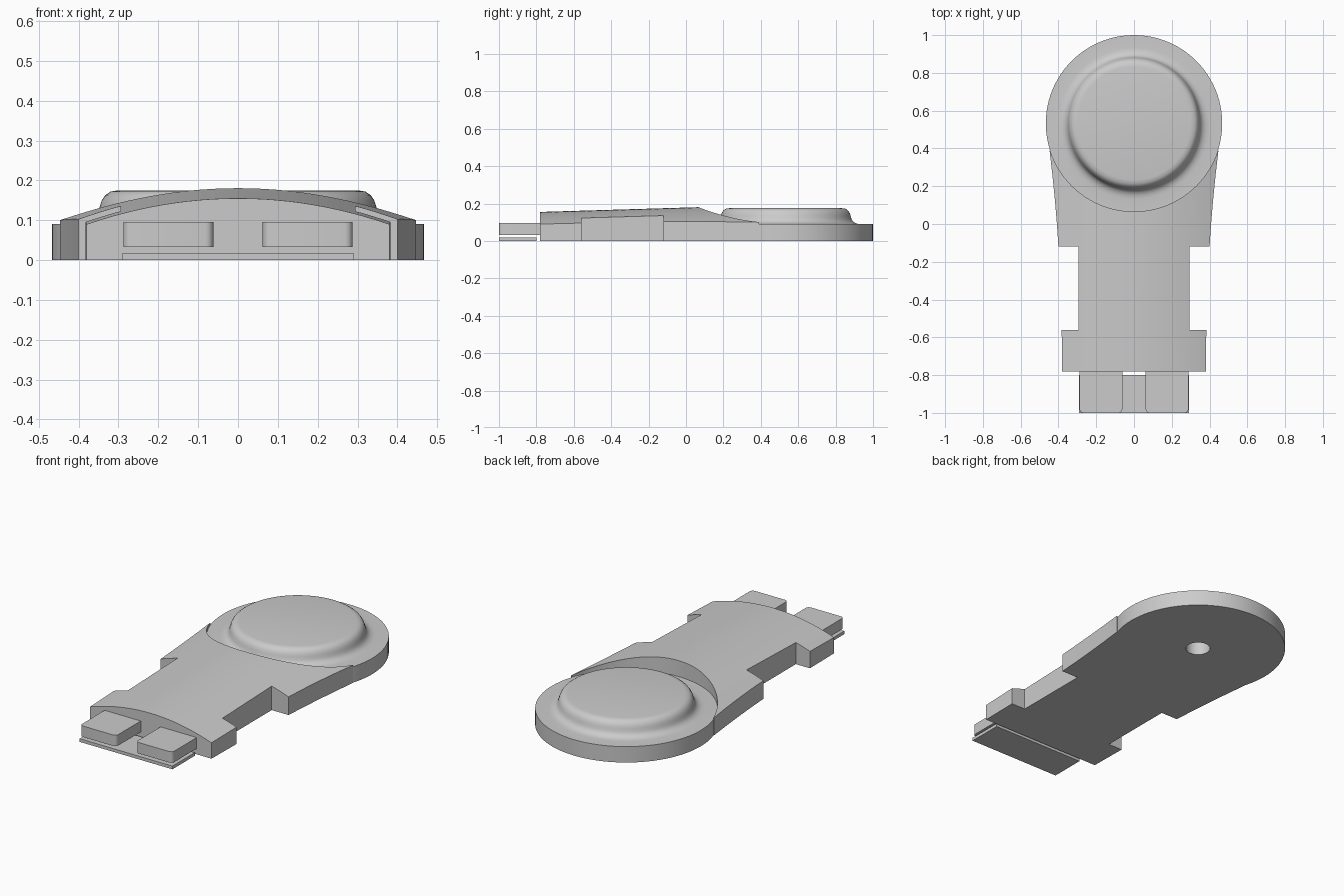
import bpy, bmesh, math

if "Cube" in bpy.data.objects:
    bpy.data.objects.remove(bpy.data.objects["Cube"], do_unlink=True)

GREY = bpy.data.materials.new("plain grey")
GREY.use_nodes = True
GREY.diffuse_color = (0.6, 0.6, 0.6, 1)
GREY.node_tree.nodes["Principled BSDF"].inputs["Base Color"].default_value = (0.6, 0.6, 0.6, 1)

DISC_Y, DISC_R, SEGMENTS = 0.533, 0.467, 96


def make_object(name, bm):
    bmesh.ops.recalc_face_normals(bm, faces=bm.faces)
    mesh = bpy.data.meshes.new(name)
    bm.to_mesh(mesh)
    bm.free()
    mesh.materials.append(GREY)
    obj = bpy.data.objects.new(name, mesh)
    bpy.context.collection.objects.link(obj)
    return obj


def select(obj):
    bpy.ops.object.select_all(action='DESELECT')
    obj.select_set(True)
    bpy.context.view_layer.objects.active = obj


def smooth(obj, degrees=35):
    select(obj)
    bpy.ops.object.shade_smooth_by_angle(angle=math.radians(degrees))


def prism(name, outline, z0, z1):
    bm = bmesh.new()
    face = bm.faces.new([bm.verts.new((x, y, z0)) for x, y in outline])
    top = bmesh.ops.extrude_face_region(bm, geom=[face])["geom"]
    bmesh.ops.translate(bm, verts=[v for v in top if isinstance(v, bmesh.types.BMVert)],
                        vec=(0, 0, z1 - z0))
    return make_object(name, bm)


def box_outline(x0, x1, y0, y1):
    return [(x0, y0), (x1, y0), (x1, y1), (x0, y1)]


def lathe(name, profile):
    """Spin a profile that starts and ends on the axis."""
    bm = bmesh.new()
    verts = [bm.verts.new((r, 0, z)) for r, z in profile]
    edges = [bm.edges.new(pair) for pair in zip(verts, verts[1:])]
    bmesh.ops.spin(bm, geom=verts + edges, cent=(0, 0, 0), axis=(0, 0, 1),
                   angle=math.tau, steps=SEGMENTS, use_merge=True)
    bmesh.ops.remove_doubles(bm, verts=bm.verts, dist=0.0001)
    bmesh.ops.translate(bm, verts=bm.verts, vec=(0, DISC_Y, 0))
    return make_object(name, bm)


def boolean(obj, cutter, operation):
    cutter.hide_render = True
    mod = obj.modifiers.new(operation.lower(), 'BOOLEAN')
    mod.object, mod.operation, mod.solver = cutter, operation, 'EXACT'
    select(obj)
    bpy.ops.object.modifier_apply(modifier=mod.name)
    bpy.data.objects.remove(cutter, do_unlink=True)


# Arched volume that shapes the top of the body
def arch_solid():
    def height(x, y):
        return 0.155 + 0.03 * (y + 0.78) - 0.45 * x * x
    xs = [-0.5 + i / 32 for i in range(33)]
    outline = []
    bm = bmesh.new()
    for y in (-0.9, 0.6):
        ring = [(-0.5, y, -0.1)] + [(x, y, height(x, y)) for x in xs] + [(0.5, y, -0.1)]
        outline.append([bm.verts.new(p) for p in ring])
    a, b = outline
    bm.faces.new(a)
    bm.faces.new(b)
    for i in range(len(a)):
        j = (i + 1) % len(a)
        bm.faces.new((a[i], a[j], b[j], b[i]))
    return make_object("arch_cutter", bm)


# Body: collar, narrow neck and flared shoulders under one arched top
half = [(0.38, -0.78), (0.383, -0.56), (0.295, -0.56), (0.295, -0.12), (0.4, -0.12),
        (0.408, 0.0), (0.419, 0.13), (0.432, 0.26), (0.447, 0.39)]
body = prism("arched_body", half + [(-x, y) for x, y in reversed(half)], 0, 0.3)
boolean(body, arch_solid(), 'INTERSECT')
boolean(body, lathe("disc_cutter", [(0, -0.1), (DISC_R, -0.1), (DISC_R, 0.4), (0, 0.4)]),
        'DIFFERENCE')
smooth(body, 25)

# Round end with raised button and a blind hole underneath
disc = lathe("round_end", [
    (0, 0.13), (0.065, 0.13), (0.065, 0), (DISC_R, 0), (DISC_R, 0.09),
    (0.4, 0.09), (0.383, 0.092), (0.368, 0.098), (0.357, 0.108), (0.351, 0.12),
    (0.347, 0.135), (0.342, 0.15), (0.333, 0.163), (0.32, 0.172), (0.3, 0.175), (0, 0.175)])
smooth(disc, 40)

# Pair of prongs with rounded upright edges
for side, sign in (("right", -1), ("left", 1)):
    x0, x1 = sorted((sign * 0.062, sign * 0.288))
    prong = prism(side + "_prong", box_outline(x0, x1, -1, -0.77), 0.033, 0.095)
    bm = bmesh.new()
    bm.from_mesh(prong.data)
    corners = [e for e in bm.edges
               if abs(e.verts[0].co.z - e.verts[1].co.z) > 0.05 and e.verts[0].co.y < -0.9]
    bmesh.ops.bevel(bm, geom=corners, offset=0.02, segments=5, profile=0.5, affect='EDGES')
    bm.to_mesh(prong.data)
    bm.free()
    smooth(prong)

# Thin plate beneath the prongs
prism("lower_plate", box_outline(-0.29, 0.29, -1, -0.8), 0, 0.018)
